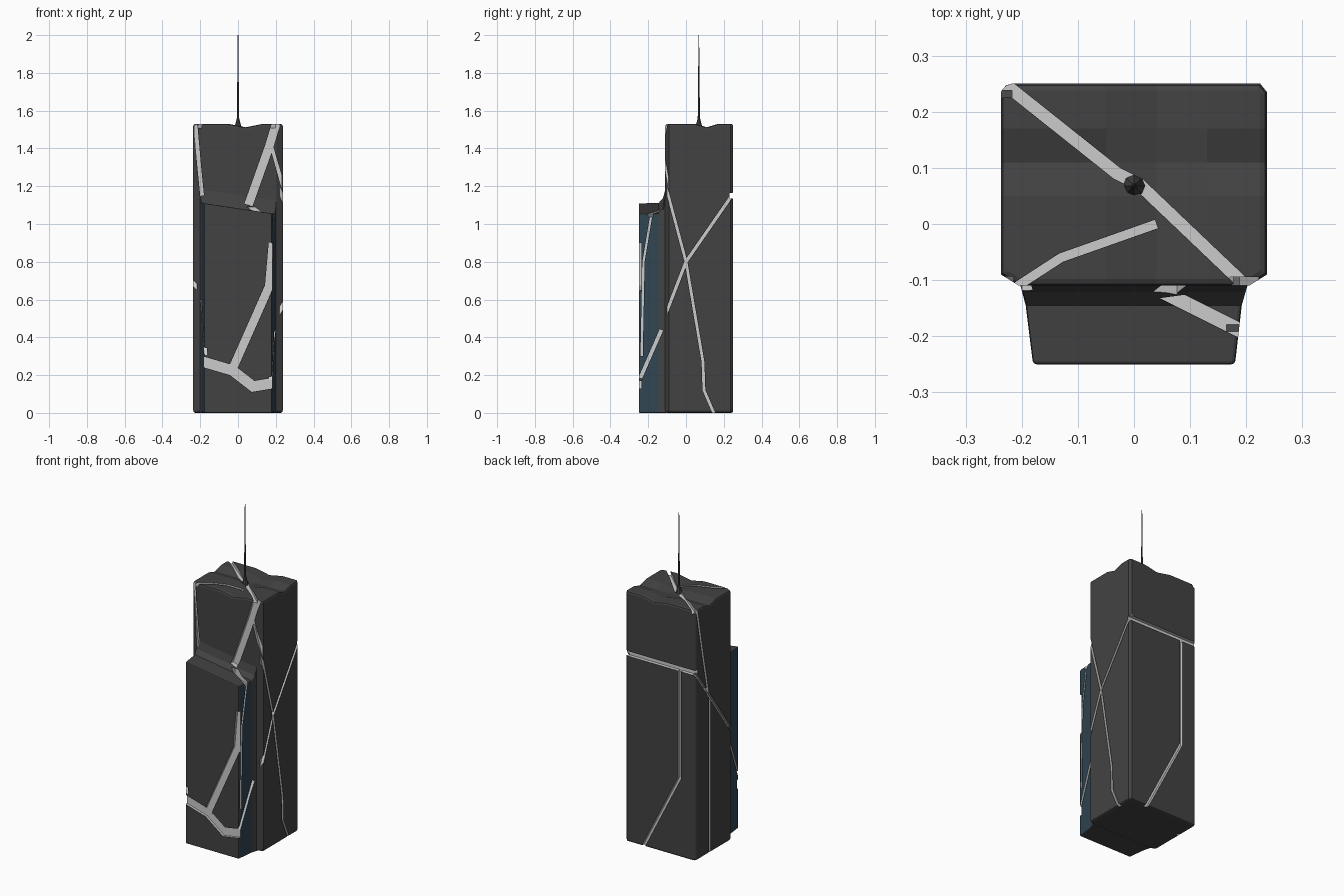
import bpy, bmesh, math
from mathutils import Vector

if "Cube" in bpy.data.objects:
    bpy.data.objects.remove(bpy.data.objects["Cube"])


def material(name, col):
    m = bpy.data.materials.new(name)
    m.diffuse_color = (*col, 1)
    m.use_nodes = True
    m.node_tree.nodes["Principled BSDF"].inputs["Base Color"].default_value = m.diffuse_color
    return m


MATS = [material("charcoal", (0.055, 0.055, 0.055)),
        material("gap_grey", (0.52, 0.52, 0.52)),
        material("dull_blue", (0.03, 0.06, 0.085))]


def to_object(name, bm):
    bmesh.ops.recalc_face_normals(bm, faces=bm.faces[:])
    me = bpy.data.meshes.new(name)
    bm.to_mesh(me)
    bm.free()
    ob = bpy.data.objects.new(name, me)
    bpy.context.collection.objects.link(ob)
    for m in MATS:
        me.materials.append(m)
    return ob


def prism(outline, z0, z1):
    bm = bmesh.new()
    lo = [bm.verts.new((x, y, z0)) for x, y in outline]
    hi = [bm.verts.new((x, y, z1)) for x, y in outline]
    bm.faces.new(lo)
    bm.faces.new(hi)
    n = len(lo)
    for i in range(n):
        j = (i + 1) % n
        bm.faces.new((lo[i], lo[j], hi[j], hi[i]))
    return bm


def slice_at(bm, axis, value):
    no = [0, 0, 0]
    no[axis] = 1
    co = [v * value for v in no]
    bmesh.ops.bisect_plane(bm, geom=bm.verts[:] + bm.edges[:] + bm.faces[:],
                           plane_co=co, plane_no=no, dist=1e-4)


# Main body: chamfered column with a shallow dented top
bm = prism([(-0.23, 0.25), (-0.237, 0.235), (-0.237, -0.09), (-0.205, -0.11),
            (0.205, -0.11), (0.237, -0.09), (0.237, 0.235), (0.225, 0.25)], 0, 1.53)
for x in (-0.05, 0.04, 0.13):
    slice_at(bm, 0, x)
for y in (0.05, 0.11, 0.17):
    slice_at(bm, 1, y)
for v in bm.verts:
    if v.co.z > 1.5 and (abs(v.co.x - 0.04) < 0.01 or abs(v.co.y - 0.11) < 0.01):
        v.co.z -= 0.018
body = to_object("main_body", bm)

# Front block: tapered, sloping top that sweeps up into the body
bm = prism([(-0.205, -0.10), (-0.193, -0.145), (-0.18, -0.25),
            (0.18, -0.25), (0.192, -0.145), (0.205, -0.10)], 0.0, 1.0)
slice_at(bm, 1, -0.145)
slice_at(bm, 1, -0.122)
for v in bm.verts:
    if v.co.z > 0.9:
        v.co.z = 1.083 - 0.15 * v.co.x
        if v.co.y > -0.13:
            v.co.z += 0.025 if v.co.y < -0.11 else 0.11
bm.normal_update()
for f in bm.faces:
    if abs(f.normal.x) > 0.9 and f.calc_center_median().y < -0.15:
        f.material_index = 2
block = to_object("front_block", bm)

# Gaps between the shell pieces: (face, width, polyline in that face)
FACES = {
    "front": lambda u, v, d: (u, -0.25 + d, v),
    "upper_front": lambda u, v, d: (u, -0.11 + d, v),
    "back": lambda u, v, d: (u, 0.25 - d, v),
    "right": lambda u, v, d: (0.237 - d, u, v),
    "left": lambda u, v, d: (-0.237 + d, u, v),
    "block_right": lambda u, v, d: (0.183 - d, u, v),
    "block_left": lambda u, v, d: (-0.183 + d, u, v),
    "top": lambda u, v, d: (u, v, 1.53 - d),
    "ledge": lambda u, v, d: (u, v, 1.06 - d),
}
GAPS = [
    ("front", 0.055, [(-0.2, 0.275), (-0.03, 0.225), (0.08, 0.14), (0.2, 0.16)]),
    ("front", 0.045, [(-0.03, 0.23), (0.165, 0.67), (0.185, 0.9)]),
    ("upper_front", 0.045, [(0.21, 1.56), (0.165, 1.41), (0.055, 1.1)]),
    ("upper_front", 0.018, [(0.175, 1.42), (0.24, 1.19)]),
    ("upper_front", 0.02, [(-0.228, 1.56), (-0.205, 1.3), (-0.19, 1.15)]),
    ("right", 0.015, [(-0.12, 1.25), (0.0, 0.8), (0.09, 0.27), (0.095, 0.12), (0.16, -0.03)]),
    ("right", 0.017, [(0.27, 1.19), (0.0, 0.8), (-0.12, 0.49)]),
    ("block_right", 0.02, [(-0.13, 0.44), (-0.27, 0.12)]),
    ("block_right", 0.012, [(-0.175, 1.1), (-0.225, 0.8), (-0.235, 0.3)]),
    ("block_left", 0.015, [(-0.13, 0.6), (-0.27, 0.28)]),
    ("left", 0.02, [(0.27, 1.18), (-0.13, 0.63)]),
    ("left", 0.016, [(0.24, 1.56), (0.18, 1.25), (0.12, 0.96)]),
    ("left", 0.014, [(0.11, 0.97), (0.11, -0.03)]),
    ("back", 0.03, [(-0.26, 1.15), (0.26, 1.15)]),
    ("back", 0.02, [(-0.13, 1.15), (-0.13, 0.48), (0.13, -0.03)]),
    ("top", 0.022, [(-0.25, 0.265), (-0.03, 0.09), (0.01, 0.07), (0.22, -0.13)]),
    ("top", 0.016, [(-0.23, -0.125), (-0.13, -0.06), (0.04, 0.0)]),
    ("ledge", 0.025, [(0.05, -0.12), (0.2, -0.195)]),
]


def strip(bm, to3d, pts, width, d_in):
    """Mitred ribbon along pts, thickened across the face."""
    pts = [Vector(p) for p in pts]
    dirs = [(b - a).normalized() for a, b in zip(pts, pts[1:])]
    rings = []
    for i, p in enumerate(pts):
        a, b = dirs[max(i - 1, 0)], dirs[min(i, len(dirs) - 1)]
        t = (a + b).normalized()
        off = Vector((-t.y, t.x)) * (width / 2 / max(t.dot(a), 0.5))
        rings.append([bm.verts.new(to3d(q.x, q.y, d)) for q, d in
                      ((p + off, -0.03), (p - off, -0.03), (p - off, d_in), (p + off, d_in))])
    for r, s in zip(rings, rings[1:]):
        for k in range(4):
            m = (k + 1) % 4
            bm.faces.new((r[k], r[m], s[m], s[k]))
    bm.faces.new(rings[0])
    bm.faces.new(rings[-1])


bm = bmesh.new()
for i, (face, width, pts) in enumerate(GAPS):
    strip(bm, FACES[face], pts, width, 0.015 + i * 0.0004)
for f in bm.faces:
    f.material_index = 1
cutter = to_object("gap_cutter", bm)
cutter.hide_render = True
cutter.hide_viewport = False

# Soften the outer edges, then cut the gaps
for ob, w in ((body, 0.012), (block, 0.006)):
    bv = ob.modifiers.new("edge", "BEVEL")
    bv.width, bv.segments, bv.angle_limit = w, 2, math.radians(62)
    cut = ob.modifiers.new("gaps", "BOOLEAN")
    cut.object, cut.operation, cut.solver = cutter, "DIFFERENCE", "EXACT"
    cut.use_self = True
    bpy.ops.object.select_all(action="DESELECT")
    ob.select_set(True)
    bpy.context.view_layer.objects.active = ob
    for m in list(ob.modifiers):
        bpy.ops.object.modifier_apply(modifier=m.name)
bpy.data.objects.remove(cutter)


# Antenna: flared foot and a thin tapering whip
def cone(name, r1, r2, z0, z1):
    bpy.ops.mesh.primitive_cone_add(vertices=8, radius1=r1, radius2=r2, depth=z1 - z0,
                                    location=(0, 0.068, (z0 + z1) / 2))
    ob = bpy.context.object
    ob.name = name
    ob.data.materials.append(MATS[0])
    bpy.ops.object.shade_smooth_by_angle()


cone("antenna_foot", 0.022, 0.006, 1.5, 1.56)
cone("antenna_whip", 0.006, 0.0015, 1.55, 2.0)
